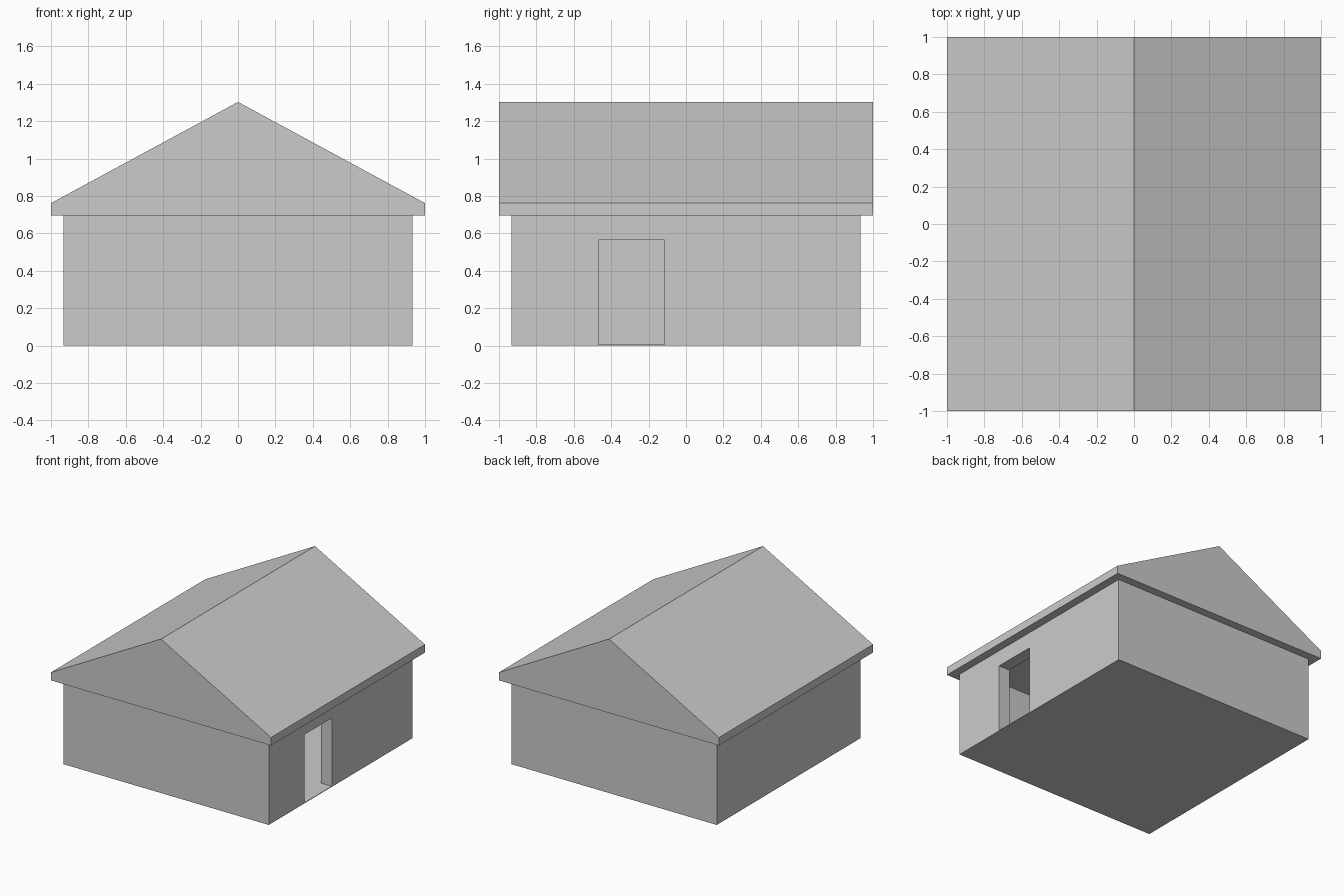
import bpy
import bmesh

if "Cube" in bpy.data.objects:
    bpy.data.objects.remove(bpy.data.objects["Cube"])

WALL = 0.933      # half width of the walls
THICK = 0.1       # wall thickness
FLOOR = 0.005     # floor thickness
EAVE = 0.696      # top of walls, underside of roof
DOOR_Y = (-0.469, -0.115)
DOOR_TOP = 0.565


def add_object(name, bm):
    bmesh.ops.recalc_face_normals(bm, faces=bm.faces)
    mesh = bpy.data.meshes.new(name)
    bm.to_mesh(mesh)
    bm.free()
    obj = bpy.data.objects.new(name, mesh)
    bpy.context.collection.objects.link(obj)
    return obj


def box(name, lo, hi):
    bm = bmesh.new()
    bmesh.ops.create_cube(bm, size=1)
    for v in bm.verts:
        v.co = [(a + b) / 2 + c * (b - a) for a, b, c in zip(lo, hi, v.co)]
    return add_object(name, bm)


def prism(name, profile, y0, y1):
    """Extrude an (x, z) profile along y."""
    bm = bmesh.new()
    face = bm.faces.new([bm.verts.new((x, y0, z)) for x, z in profile])
    ext = bmesh.ops.extrude_face_region(bm, geom=[face], use_keep_orig=True)
    verts = [g for g in ext["geom"] if isinstance(g, bmesh.types.BMVert)]
    bmesh.ops.translate(bm, verts=verts, vec=(0, y1 - y0, 0))
    return add_object(name, bm)


def cut(target, cutter):
    mod = target.modifiers.new(cutter.name, 'BOOLEAN')
    mod.operation = 'DIFFERENCE'
    mod.solver = 'EXACT'
    mod.object = cutter
    cutter.hide_render = True
    cutter.display_type = 'WIRE'


# Thin floor slab
box("floor", (-WALL, -WALL, 0), (WALL, WALL, FLOOR))

# Hollow walls with a doorway in the right side
walls = box("walls", (-WALL, -WALL, FLOOR), (WALL, WALL, EAVE))
inner = WALL - THICK
cut(walls, box("room_cutter", (-inner, -inner, -0.2), (inner, inner, 1)))
cut(walls, box("door_cutter", (inner - 0.1, DOOR_Y[0], -0.2),
               (WALL + 0.1, DOOR_Y[1], DOOR_TOP)))

# Solid gabled roof with a short vertical fascia
prism("roof", [(-1, EAVE), (1, EAVE), (1, 0.762), (0, 1.303), (-1, 0.762)], -1, 1)
